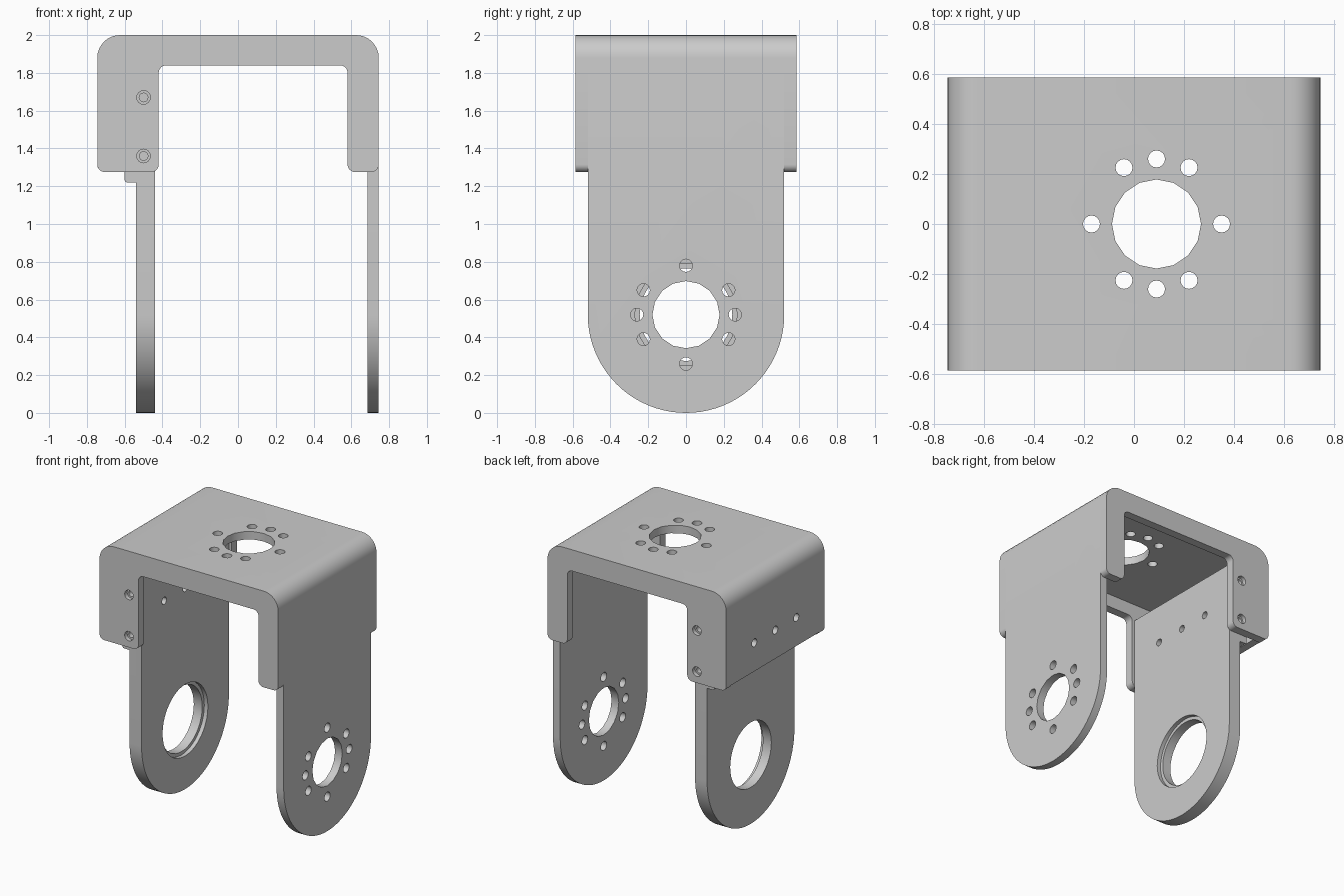
import bpy, bmesh, math
from mathutils import Vector

old = bpy.data.objects.get("Cube")
if old:
    bpy.data.objects.remove(old)

grey = bpy.data.materials.new("light grey metal")
grey.use_nodes = True
COLOUR = (0.6, 0.6, 0.6, 1)
grey.diffuse_color = COLOUR
grey.node_tree.nodes["Principled BSDF"].inputs["Base Color"].default_value = COLOUR

# How a flat profile (a, b) is placed at a depth along each axis
PLACE = {"x": lambda a, b, d: (d, a, b),
         "y": lambda a, b, d: (a, d, b),
         "z": lambda a, b, d: (a, b, d)}


def rounded(corners, steps=8):
    """Turn (a, b, radius) corners into an outline with round corners."""
    out = []
    for i, (a, b, r) in enumerate(corners):
        p = Vector((a, b))
        if r == 0:
            out.append(p)
            continue
        u = (Vector(corners[i - 1][:2]) - p).normalized()
        v = (Vector(corners[(i + 1) % len(corners)][:2]) - p).normalized()
        centre = p + (u + v) * r
        for k in range(steps + 1):
            t = math.pi / 2 * k / steps
            out.append(centre - v * r * math.cos(t) - u * r * math.sin(t))
    return out


def prism(name, outline, axis, lo, hi):
    """Extrude an outline along an axis from lo to hi."""
    bm = bmesh.new()
    face = bm.faces.new([bm.verts.new(PLACE[axis](a, b, lo)) for a, b in outline])
    side = bmesh.ops.extrude_face_region(bm, geom=[face])["geom"]
    move = Vector(PLACE[axis](0, 0, hi - lo))
    bmesh.ops.translate(bm, vec=move, verts=[v for v in side if isinstance(v, bmesh.types.BMVert)])
    bmesh.ops.recalc_face_normals(bm, faces=bm.faces)
    mesh = bpy.data.meshes.new(name)
    bm.to_mesh(mesh)
    bm.free()
    obj = bpy.data.objects.new(name, mesh)
    bpy.context.collection.objects.link(obj)
    mesh.materials.append(grey)
    return obj


def boolean(obj, cutter, operation="DIFFERENCE"):
    """Apply a cutter to an object, then discard the cutter."""
    bpy.context.view_layer.objects.active = obj
    mod = obj.modifiers.new("cut", "BOOLEAN")
    mod.operation, mod.solver, mod.object = operation, "EXACT", cutter
    bpy.ops.object.modifier_apply(modifier=mod.name)
    bpy.data.objects.remove(cutter)


def drill(obj, axis, a, b, r, lo, hi, sides=16):
    ring = [(a + r * math.cos(math.tau * k / sides), b + r * math.sin(math.tau * k / sides))
            for k in range(sides)]
    boolean(obj, prism("drill", ring, axis, lo, hi))


def horn_pattern(obj, axis, a, b, lo, hi, angles):
    """Large centre hole with a ring of eight screw holes."""
    drill(obj, axis, a, b, 0.178, lo, hi, 16)
    for deg in angles:
        t = math.radians(deg)
        drill(obj, axis, a + 0.26 * math.cos(t), b + 0.26 * math.sin(t), 0.034, lo, hi)


def finish(obj):
    bpy.ops.object.select_all(action="DESELECT")
    obj.select_set(True)
    bpy.context.view_layer.objects.active = obj
    bpy.ops.object.shade_smooth_by_angle(angle=math.radians(25))


W, H = 0.52, 0.745        # half depth of the plates, half width of the bracket
arch = [(W * math.cos(t), W + W * math.sin(t))
        for t in (math.pi + math.pi * k / 40 for k in range(41))]

# Bent channel: top plate, short right wall and long left arm with a round end
channel = prism("bracket_channel", rounded([
    (-H, 1.30, 0), (-H, 2, 0.12), (H, 2, 0.12), (H, -0.01, 0),
    (H - 0.06, -0.01, 0), (H - 0.06, 1.94, 0.06), (-H + 0.06, 1.94, 0.06), (-H + 0.06, 1.30, 0)]),
    "y", -0.524, 0.524)
boolean(channel, prism("arch_trim", arch + [(W, 2.2), (-W, 2.2)], "x", -1, 1), "INTERSECT")
horn_pattern(channel, "x", 0, W, 0.5, 1, (0, 30, 90, 150, 180, 210, 270, 330))
horn_pattern(channel, "z", 0.09, 0, 1.8, 2.2, (0, 60, 90, 120, 180, 240, 270, 300))
for y in (-0.25, 0, 0.25):
    drill(channel, "x", y, 1.515, 0.03, -1, -0.6)
finish(channel)

# Stiffening flanges on the front and back edges
flange_outline = rounded([
    (-H, 1.275, 0.04), (-H, 2, 0.12), (H, 2, 0.12), (H, 1.275, 0.04),
    (0.58, 1.275, 0.04), (0.58, 1.84, 0.04), (-0.42, 1.84, 0.04), (-0.42, 1.275, 0.04)])
for name, s in (("front_flange", -1), ("back_flange", 1)):
    flange = prism(name, flange_outline, "y", s * W, s * 0.585)
    for z in (1.36, 1.67):
        drill(flange, "y", -0.5, z, 0.036, s * 0.555, s * 0.7)
        drill(flange, "y", -0.5, z, 0.023, s * 0.4, s * 0.7)
    finish(flange)

# Bolted right arm with a thicker head and a stepped bearing seat
arm = prism("right_arm", arch + [(W, 1.81), (-W, 1.81)], "x", -0.54, -0.44)
head = prism("arm_head", rounded([(-0.60, 1.22, 0.015), (-0.60, 1.81, 0),
                                  (-0.50, 1.81, 0), (-0.50, 1.22, 0)]), "y", -W, W)
boolean(arm, head, "UNION")
drill(arm, "x", 0, W, 0.245, -1, 0, 40)
drill(arm, "x", 0, W, 0.27, -0.47, 0, 40)
for y in (-0.25, 0, 0.25):
    drill(arm, "x", y, 1.515, 0.027, -1, 0)
finish(arm)
